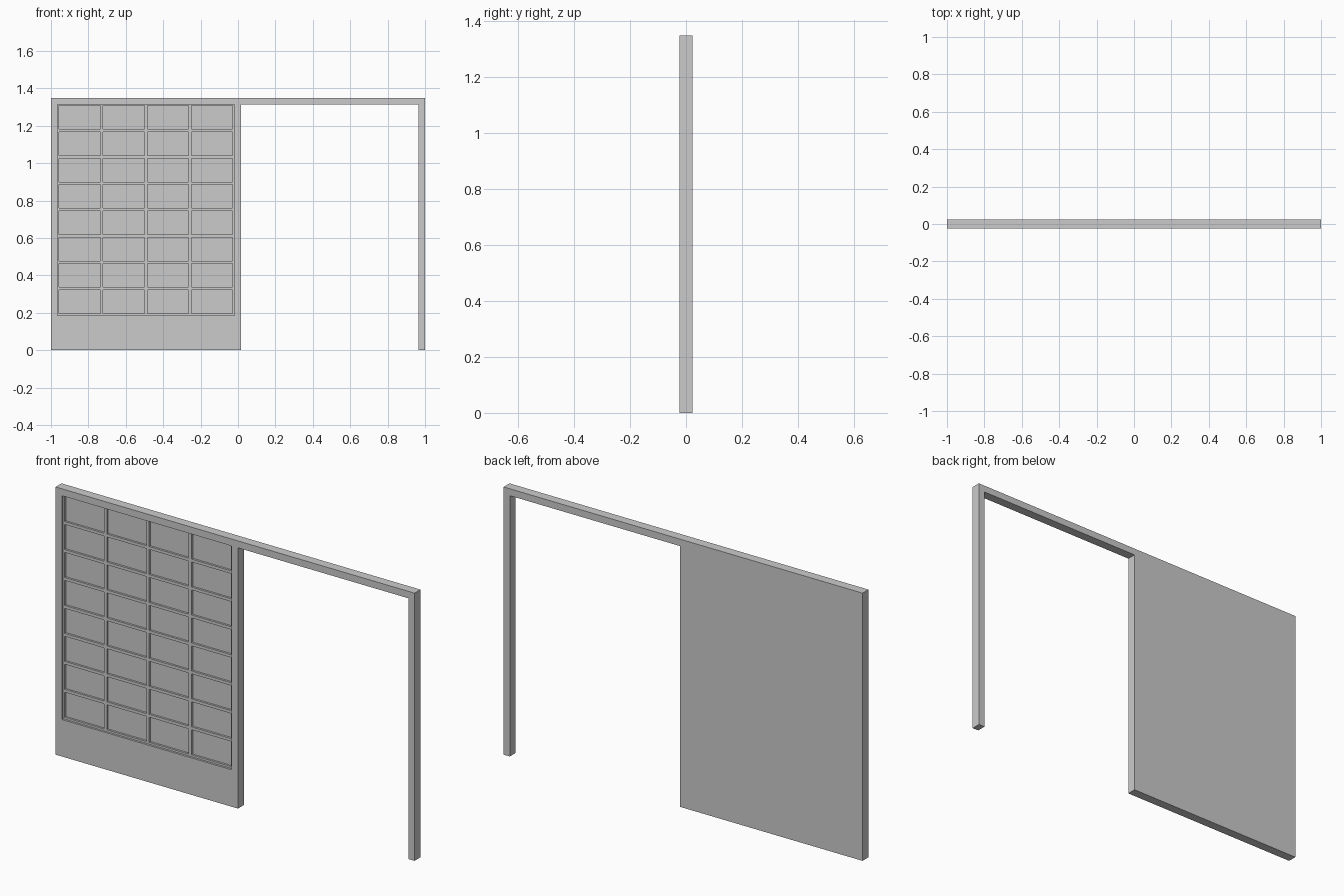
import bpy
import bmesh
from mathutils import Matrix, Vector

cube = bpy.data.objects.get("Cube")
if cube:
    bpy.data.objects.remove(cube, do_unlink=True)

HALF = 0.0235          # half thickness of the wall
TOP, HEAD = 1.348, 1.313
COLS, ROWS = 4, 8

grey = bpy.data.materials.new("plain grey")
grey.use_nodes = True
colour = (0.6, 0.6, 0.6, 1)
grey.diffuse_color = colour
grey.node_tree.nodes["Principled BSDF"].inputs["Base Color"].default_value = colour


def finish(name, bm):
    bmesh.ops.recalc_face_normals(bm, faces=bm.faces)
    mesh = bpy.data.meshes.new(name)
    bm.to_mesh(mesh)
    bm.free()
    mesh.materials.append(grey)
    obj = bpy.data.objects.new(name, mesh)
    bpy.context.collection.objects.link(obj)
    return obj


def add_box(bm, x0, x1, z0, z1, depth):
    """Box reaching from just before the front face to a depth behind it."""
    y0, y1 = -HALF - 0.02, -HALF + depth
    size = Vector((x1 - x0, y1 - y0, z1 - z0))
    centre = Vector((x0 + x1, y0 + y1, z0 + z1)) / 2
    bmesh.ops.create_cube(bm, size=1, matrix=Matrix.Translation(centre) @ Matrix.Diagonal(size).to_4x4())


def carve(target, cutter):
    cutter.hide_render = True
    mod = target.modifiers.new(cutter.name, "BOOLEAN")
    mod.operation = "DIFFERENCE"
    mod.solver = "EXACT"
    mod.object = cutter
    bpy.context.view_layer.objects.active = target
    bpy.ops.object.modifier_apply(modifier=mod.name)
    bpy.data.objects.remove(cutter, do_unlink=True)


# Wall panel, header and far post as one extruded profile
outline = [(-1, 0), (0.016, 0), (0.016, HEAD), (0.965, HEAD),
           (0.965, 0), (1, 0), (1, TOP), (-1, TOP)]
bm = bmesh.new()
face = bm.faces.new([bm.verts.new((x, -HALF, z)) for x, z in outline])
extruded = bmesh.ops.extrude_face_region(bm, geom=[face])
back = [v for v in extruded["geom"] if isinstance(v, bmesh.types.BMVert)]
bmesh.ops.translate(bm, verts=back, vec=(0, 2 * HALF, 0))
frame = finish("partition_frame", bm)

# Shallow recess that sets the lattice back from the frame
bm = bmesh.new()
add_box(bm, -0.965, -0.019, 0.186, HEAD, 0.01)
carve(frame, finish("recess_cutter", bm))

# Grid of deeper panes between the lattice bars
bm = bmesh.new()
for col in range(COLS):
    for row in range(ROWS):
        x = -0.956 + col * 0.2355
        z = 0.196 + row * 0.1408
        add_box(bm, x, x + 0.22, z, z + 0.126, 0.02)
carve(frame, finish("pane_cutter", bm))
